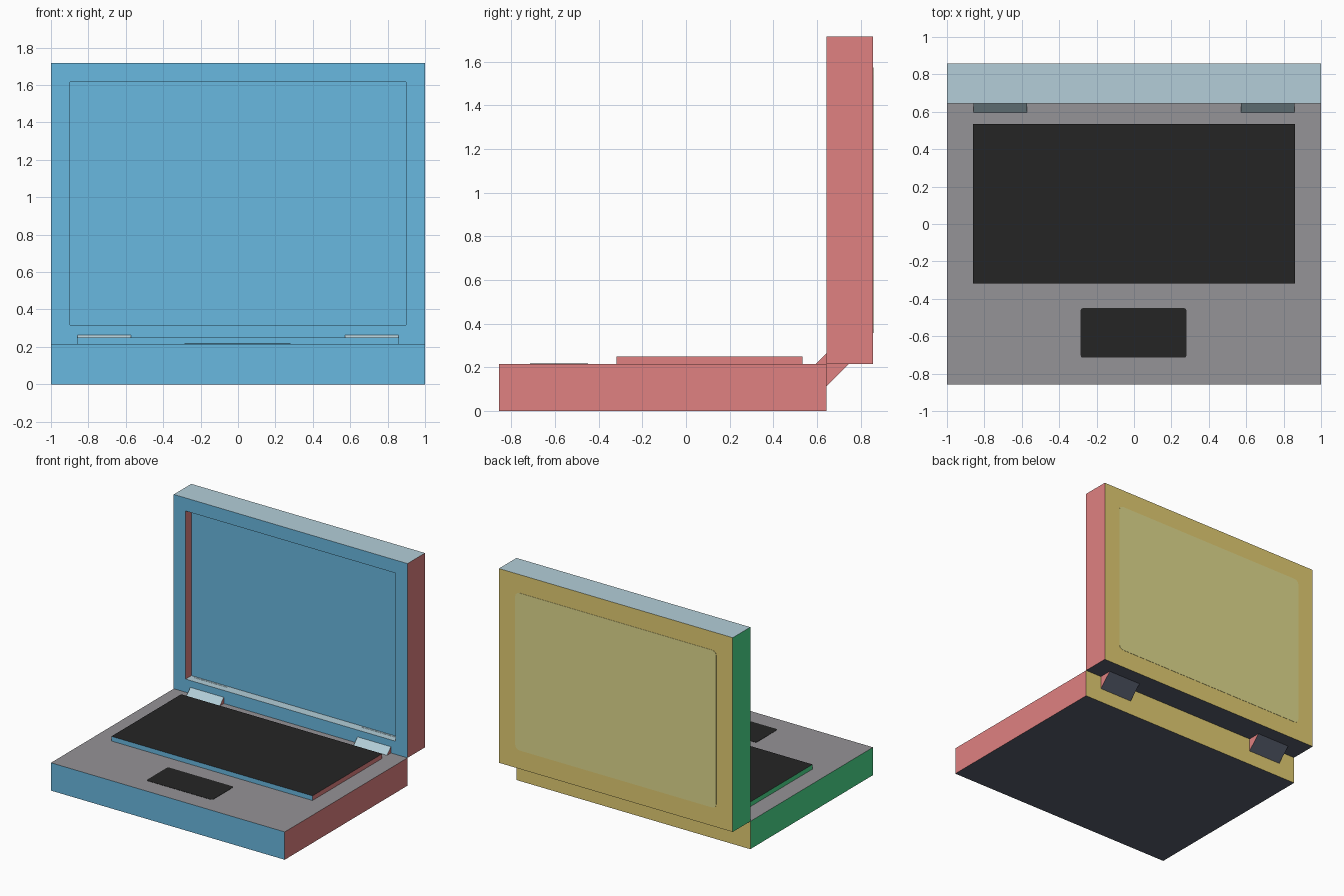
import bpy, bmesh, math
from mathutils import Vector, Matrix

cube = bpy.data.objects.get("Cube")
if cube:
    bpy.data.objects.remove(cube, do_unlink=True)


def linear(c):
    c /= 255
    return c / 12.92 if c <= 0.04045 else ((c + 0.055) / 1.055) ** 2.4


def material(name, *rgb):
    m = bpy.data.materials.new(name)
    m.use_nodes = True
    col = [linear(c) for c in rgb] + [1.0]
    m.diffuse_color = col
    bsdf = m.node_tree.nodes["Principled BSDF"]
    bsdf.inputs["Base Color"].default_value = col
    bsdf.inputs["Roughness"].default_value = 0.8
    return m


BLUE = material("front blue", 105, 184, 224)
RED = material("side red", 224, 129, 129)
GREEN = material("side green", 75, 220, 141)
YELLOW = material("back yellow", 227, 205, 115)
DARK = material("underside slate", 88, 94, 110)
PALE = material("pale blue grey", 179, 206, 216)
GREY = material("deck grey", 149, 147, 151)
BLACK = material("key black", 37, 37, 37)
OLIVE = material("panel olive", 224, 218, 141)


def colour_by_direction(bm, top_index):
    """Slots: 0 front, 1 right (+x), 2 left (-x), 3 back, 4 bottom, top_index top."""
    for f in bm.faces:
        n = f.normal
        if n.z > 0.6:
            f.material_index = top_index
        elif n.z < -0.6:
            f.material_index = 4
        elif abs(n.x) > 0.6:
            f.material_index = 1 if n.x > 0 else 2
        else:
            f.material_index = 0 if n.y < 0 else 3


def finish(bm, name, mats):
    me = bpy.data.meshes.new(name)
    bm.to_mesh(me)
    bm.free()
    for m in mats:
        me.materials.append(m)
    ob = bpy.data.objects.new(name, me)
    bpy.context.collection.objects.link(ob)
    return ob


def box_mesh(lo, hi):
    lo, hi = Vector(lo), Vector(hi)
    bm = bmesh.new()
    mat = Matrix.Translation((lo + hi) / 2) @ Matrix.Diagonal((*(hi - lo), 1))
    bmesh.ops.create_cube(bm, size=1, matrix=mat)
    bm.normal_update()
    return bm


def sided_box(name, lo, hi, top):
    bm = box_mesh(lo, hi)
    colour_by_direction(bm, 5)
    return finish(bm, name, [BLUE, RED, GREEN, YELLOW, DARK, top])


def rounded_plate(name, lo, hi, axis, radius, mat):
    """Thin plate with its corners rounded around the given axis."""
    bm = box_mesh(lo, hi)
    edges = [e for e in bm.edges
             if abs((e.verts[0].co - e.verts[1].co).normalized()[axis]) > 0.9]
    bmesh.ops.bevel(bm, geom=edges, offset=radius, segments=3,
                    profile=0.5, affect='EDGES')
    return finish(bm, name, [mat])


# Base with raised keyboard and flat touchpad
sided_box("base", (-1, -0.857, 0), (1, 0.643, 0.215), GREY)
sided_box("keyboard", (-0.86, -0.318, 0.2), (0.86, 0.534, 0.251), BLACK)
rounded_plate("touchpad", (-0.285, -0.715, 0.212), (0.28, -0.45, 0.217),
              2, 0.012, BLACK)

# Lid with a recessed screen in its front face
bm = box_mesh((-1, 0.643, 0.215), (1, 0.857, 1.717))
front = min(bm.faces, key=lambda f: f.calc_center_median().y)
bmesh.ops.inset_region(bm, faces=[front], thickness=0.143)
ext = bmesh.ops.extrude_discrete_faces(bm, faces=[front])
bmesh.ops.translate(bm, verts=ext["faces"][0].verts, vec=(0, 0.071, 0))
bmesh.ops.recalc_face_normals(bm, faces=bm.faces)
bm.normal_update()
colour_by_direction(bm, 5)
finish(bm, "lid", [BLUE, RED, GREEN, YELLOW, DARK, PALE])

# Tinted panel on the lid's back
rounded_plate("back_panel", (-0.86, 0.853, 0.358), (0.86, 0.859, 1.575),
              1, 0.035, OLIVE)

# Two hinge blocks tilted 45 degrees between base and lid
for name, side in (("left_hinge", 1), ("right_hinge", -1)):
    bm = box_mesh((-0.143, -0.11, -0.053), (0.143, 0.11, 0.053))
    place = (Matrix.Translation((side * 0.715, 0.657, 0.202))
             @ Matrix.Rotation(math.radians(45), 4, 'X'))
    bmesh.ops.transform(bm, matrix=place, verts=bm.verts)
    bm.normal_update()
    colour_by_direction(bm, 5)
    finish(bm, name, [BLUE, RED, GREEN, YELLOW, DARK, PALE])
